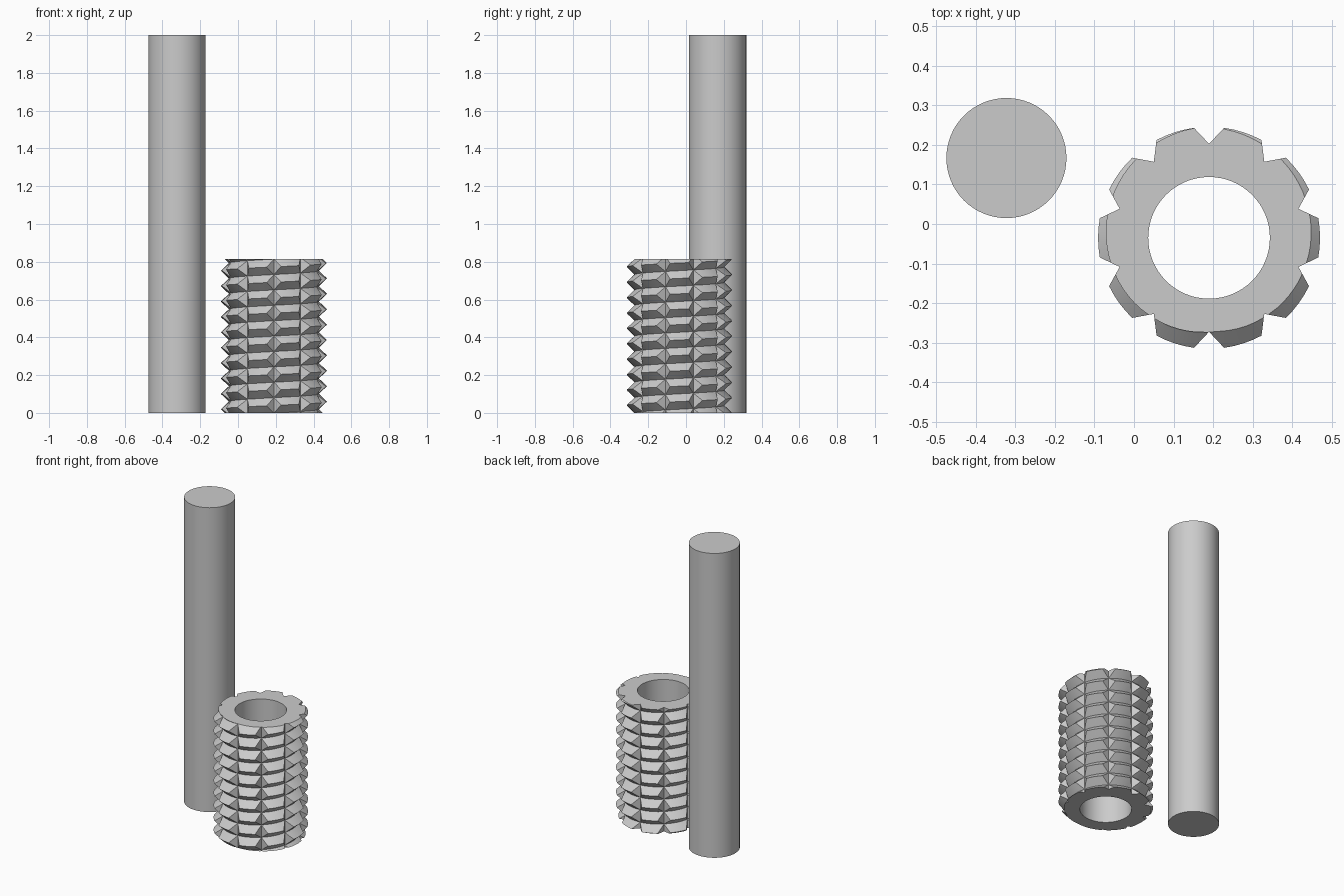
import bpy, bmesh, math
from mathutils import Vector

if "Cube" in bpy.data.objects:
    bpy.data.objects.remove(bpy.data.objects["Cube"])

steel = bpy.data.materials.new("grey steel")
steel.use_nodes = True
GREY = (0.6, 0.6, 0.6, 1)
steel.diffuse_color = GREY
steel.node_tree.nodes["Principled BSDF"].inputs["Base Color"].default_value = GREY


def finish(name, bm, location, angle):
    bmesh.ops.recalc_face_normals(bm, faces=bm.faces)
    mesh = bpy.data.meshes.new(name)
    bm.to_mesh(mesh)
    bm.free()
    mesh.materials.append(steel)
    obj = bpy.data.objects.new(name, mesh)
    obj.location = location
    bpy.context.collection.objects.link(obj)
    bpy.ops.object.select_all(action='DESELECT')
    obj.select_set(True)
    bpy.context.view_layer.objects.active = obj
    bpy.ops.object.shade_smooth_by_angle(angle=math.radians(angle))


# Plain round shaft
bm = bmesh.new()
bmesh.ops.create_cone(bm, cap_ends=True, segments=64, radius1=0.152, radius2=0.152, depth=2)
finish("shaft", bm, (-0.323, 0.167, 1), 30)

# Threaded cutter sleeve with ten lengthwise V gashes
HEIGHT, TURNS, GASHES = 0.815, 10, 10
PITCH = HEIGHT / TURNS
CREST, ROOT, BORE = 0.281, 0.238, 0.154
STEP = 360 / GASHES
HALF = 7.8           # half angle of a gash at the crest
ARCS = 4             # segments along each tooth
START = 95           # angle where the crest meets the end faces

offsets = [-HALF, 0] + [HALF + i * (STEP - 2 * HALF) / ARCS for i in range(ARCS)]
PER_TURN = GASHES * len(offsets)


def polar(radius, degrees, z):
    a = math.radians(degrees)
    return Vector((radius * math.cos(a), radius * math.sin(a), z))


bm = bmesh.new()
crest, root = [], []
for n in range(-2 * PER_TURN, (TURNS + 2) * PER_TURN):
    block, k = divmod(n, len(offsets))
    angle = 90 + block * STEP + offsets[k]
    z = PITCH * (angle - START) / 360
    crest.append(bm.verts.new(polar(ROOT if k == 1 else CREST, angle, z)))
    root.append(bm.verts.new(polar(ROOT, angle, z + PITCH / 2)))


# Flanks: gash columns split so the cut runs from crest edge to root centre
def flank(c0, c1, r0, r1, column):
    if column == 0:
        bm.faces.new((c0, c1, r1))
        bm.faces.new((c0, r1, r0))
    elif column == 1:
        bm.faces.new((c0, c1, r0))
        bm.faces.new((c1, r1, r0))
    else:
        bm.faces.new((c0, c1, r1, r0))


for i in range(len(crest) - PER_TURN - 1):
    column = i % len(offsets)
    j = i + PER_TURN
    flank(crest[i], crest[i + 1], root[i], root[i + 1], column)
    flank(crest[j], crest[j + 1], root[i], root[i + 1], column)

# Trim the thread flat at both ends
for z, normal in ((0, (0, 0, -1)), (HEIGHT, (0, 0, 1))):
    bmesh.ops.bisect_plane(bm, geom=bm.verts[:] + bm.edges[:] + bm.faces[:], dist=1e-6,
                           plane_co=(0, 0, z), plane_no=normal, clear_outer=True)
bmesh.ops.delete(bm, geom=[v for v in bm.verts if not v.link_faces], context='VERTS')
bmesh.ops.remove_doubles(bm, verts=bm.verts, dist=1e-5)

# Bore wall
SIDES = 64
low = [bm.verts.new(polar(BORE, 360 * i / SIDES, 0)) for i in range(SIDES)]
high = [bm.verts.new(polar(BORE, 360 * i / SIDES, HEIGHT)) for i in range(SIDES)]
for i in range(SIDES):
    j = (i + 1) % SIDES
    bm.faces.new((low[i], high[i], high[j], low[j]))

# End faces between thread and bore
for z, normal in ((0, (0, 0, -1)), (HEIGHT, (0, 0, 1))):
    rim = [e for e in bm.edges if e.is_boundary and all(abs(v.co.z - z) < 1e-4 for v in e.verts)]
    bmesh.ops.triangle_fill(bm, use_beauty=True, edges=rim, normal=normal)
finish("cutter_sleeve", bm, (0.19, -0.035, 0), 25)
